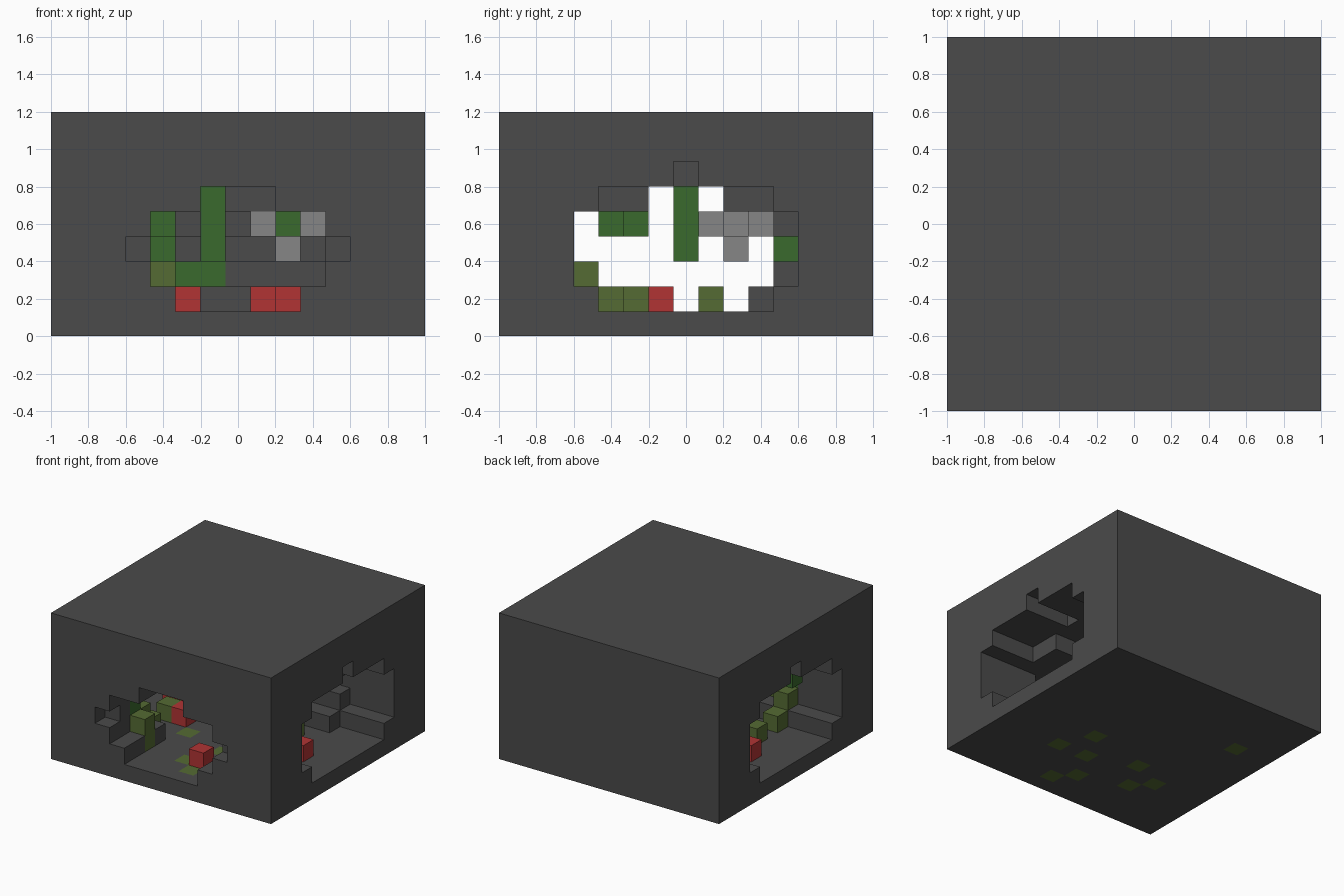
import bpy, bmesh
from mathutils import Vector

cube = bpy.data.objects.get("Cube")
if cube:
    bpy.data.objects.remove(cube, do_unlink=True)

NX, NY, NZ = 15, 15, 9
S = 2 / NX

COLOURS = {
    "dark_stone": (0.069, 0.069, 0.069),
    "light_stone": (0.24, 0.24, 0.24),
    "leaf_green": (0.042, 0.144, 0.027),
    "moss_olive": (0.091, 0.147, 0.033),
    "mushroom_red": (0.44, 0.034, 0.034),
}


def material(name):
    m = bpy.data.materials.new(name)
    m.use_nodes = True
    col = (*COLOURS[name], 1)
    m.diffuse_color = col
    bsdf = next(n for n in m.node_tree.nodes if n.type == 'BSDF_PRINCIPLED')
    bsdf.inputs["Base Color"].default_value = col
    bsdf.inputs["Roughness"].default_value = 0.9
    return m


# Solid rock block
cells = {(i, j, k): "dark_stone"
         for i in range(NX) for j in range(NY) for k in range(NZ)}


def carve(i_range, j_range, k):
    for i in range(i_range[0], i_range[1] + 1):
        for j in range(j_range[0], j_range[1] + 1):
            cells.pop((i, j, k), None)


# Side mouths: (level, first, last) across y
mouth = [(1, 4, 10), (2, 3, 11), (3, 3, 11), (4, 3, 11), (5, 4, 10), (6, 7, 7)]
for k, a, b in mouth:
    carve((0, 2), (a, b), k)
    carve((12, 14), (a, b), k)

# Narrower chamber between the mouths
chamber = [(1, 4, 9), (2, 3, 10), (3, 3, 11), (4, 3, 10), (5, 6, 8)]
for k, a, b in chamber:
    carve((3, 11), (a, b), k)

# Front passage: (level, first, last) across x
passage = [(1, 5, 9), (2, 4, 10), (3, 4, 10), (4, 4, 10), (5, 6, 8)]
for k, a, b in passage:
    carve((a, b), (0, 8), k)
carve((3, 11), (0, 0), 3)

# Plants, mushrooms and stones standing in the cave
features = {
    "moss_olive": [
        (10, 4, 0), (9, 6, 0), (8, 4, 0), (8, 1, 0), (7, 2, 0),
        (5, 5, 0), (4, 3, 0), (3, 4, 0), (2, 10, 0),
        (3, 6, 1), (3, 4, 1), (10, 5, 1), (10, 8, 1),
        (4, 2, 1), (4, 2, 2), (3, 3, 1), (3, 3, 2)],
    "mushroom_red": [
        (2, 8, 1), (12, 6, 1), (8, 2, 1), (4, 6, 1), (5, 8, 1), (9, 8, 1)],
    "leaf_green": [
        (6, 7, 3), (6, 7, 4), (6, 7, 5), (4, 11, 3), (5, 11, 2), (6, 11, 2),
        (4, 5, 4), (2, 4, 4), (9, 5, 4), (3, 2, 3)],
    "light_stone": [(9, 9, 3), (8, 9, 4), (10, 10, 4), (9, 8, 4)],
}
for kind, places in features.items():
    for p in places:
        cells[p] = kind


def build(name, kind):
    """Make one object from the exposed faces of all cells of one kind."""
    bm = bmesh.new()
    verts = {}

    def vert(p):
        if p not in verts:
            verts[p] = bm.verts.new((p[0] * S - 1, p[1] * S - 1, p[2] * S))
        return verts[p]

    for c, what in cells.items():
        if what != kind:
            continue
        for axis in range(3):
            for side in (0, 1):
                n = list(c)
                n[axis] += 2 * side - 1
                if tuple(n) in cells:
                    continue
                u, v = (axis + 1) % 3, (axis + 2) % 3
                loop = []
                for du, dv in ((0, 0), (1, 0), (1, 1), (0, 1)):
                    p = list(c)
                    p[axis] += side
                    p[u] += du
                    p[v] += dv
                    loop.append(vert(tuple(p)))
                bm.faces.new(loop if side else loop[::-1])
    me = bpy.data.meshes.new(name)
    bm.to_mesh(me)
    bm.free()
    me.materials.append(material(kind))
    bpy.context.collection.objects.link(bpy.data.objects.new(name, me))


build("cave_rock", "dark_stone")
build("loose_stones", "light_stone")
build("hanging_vines", "leaf_green")
build("moss_patches", "moss_olive")
build("mushrooms", "mushroom_red")
